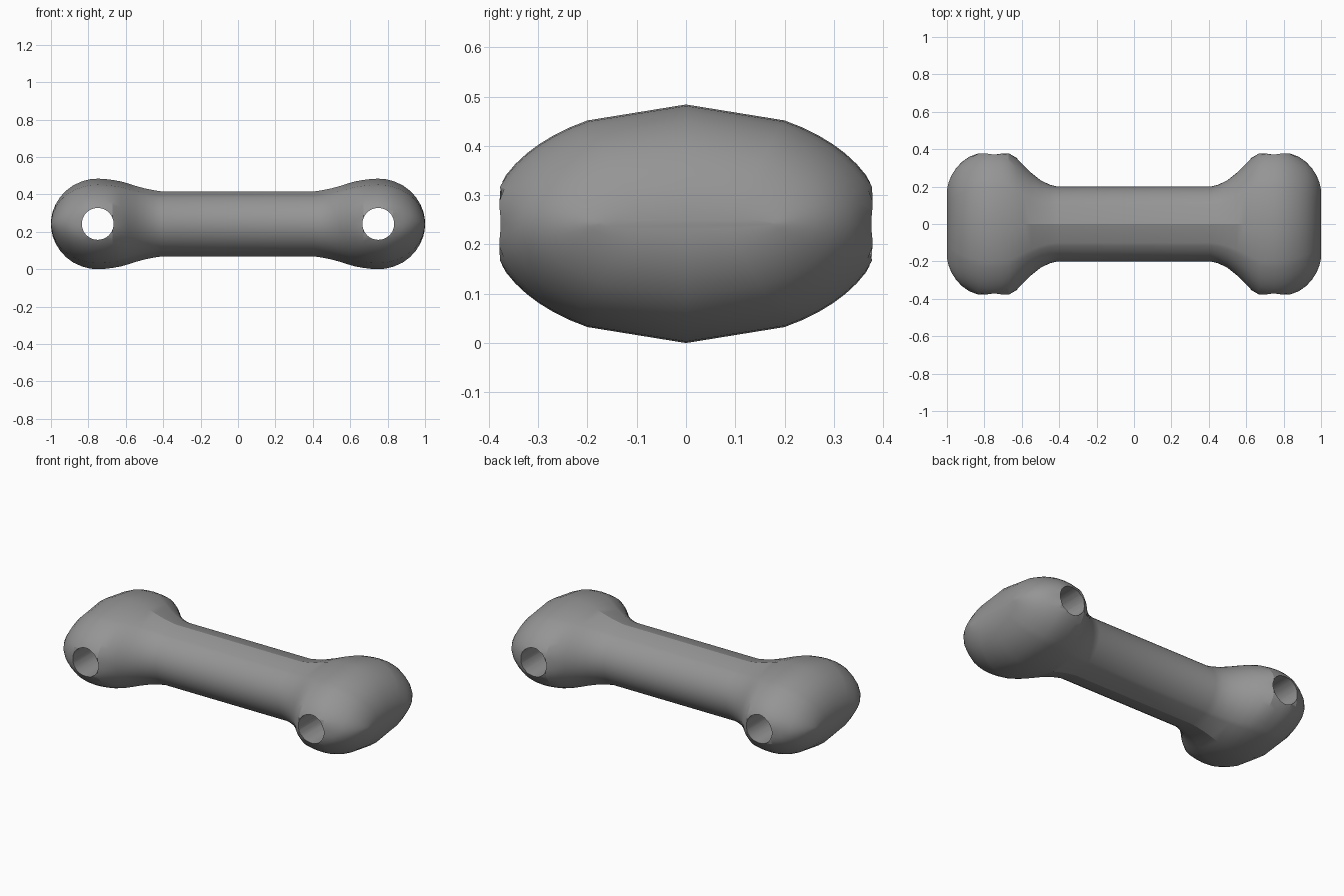
import bpy, bmesh
from math import sin, cos, radians

cube = bpy.data.objects.get("Cube")
if cube:
    bpy.data.objects.remove(cube)

MID_Z = 0.242      # height of the long axis
FACE_Y = 0.378     # flat faces around the bores
BORE_X, BORE_R = 0.75, 0.085

# Stations along one half: x, half width, half height
STATIONS = [
    (0, .2, .174), (.41, .2, .174), (.45, .21, .18), (.5, .234, .19),
    (.55, .274, .204), (.59, .313, .217), (.63, .355, .228), (.67, .388, .235),
    (.71, .396, .24), (.75, .4, .242), (.79, .398, .239), (.83, .388, .229),
    (.88, .36, .207), (.92, .332, .177), (.95, .3, .145), (.975, .262, .105),
    (.99, .225, .068), (.997, .2, .038), (1, .18, .012),
]

# Section angles from the crown: one broad facet, then finer rounding
quarter = [0] + list(range(30, 90, 6))
angles = quarter + [180 - a for a in [90] + quarter[:0:-1]]
angles += [a + 180 for a in angles]
angles = sorted(set(angles))


def section(bm, x, width, height):
    """Elliptical ring with its sides flattened at the bore faces."""
    ring = []
    for a in angles:
        y = width * sin(radians(a))
        y = max(-FACE_Y, min(FACE_Y, y))
        ring.append(bm.verts.new((x, y, MID_Z + height * cos(radians(a)))))
    return ring


# Half of the link, lofted outward from the middle
bm = bmesh.new()
rings = [section(bm, *s) for s in STATIONS]
for a, b in zip(rings, rings[1:]):
    for i in range(len(a)):
        j = (i + 1) % len(a)
        bm.faces.new((a[i], a[j], b[j], b[i]))
bm.faces.new(rings[0])
bm.faces.new(rings[-1])
bmesh.ops.recalc_face_normals(bm, faces=bm.faces)
mesh = bpy.data.meshes.new("link_body")
bm.to_mesh(mesh)
bm.free()
body = bpy.data.objects.new("link_body", mesh)
bpy.context.collection.objects.link(body)

# Grey metal
grey = bpy.data.materials.new("grey_metal")
grey.use_nodes = True
colour = (0.3, 0.3, 0.3, 1)
grey.diffuse_color = colour
grey.node_tree.nodes["Principled BSDF"].inputs["Base Color"].default_value = colour
mesh.materials.append(grey)

# Through bore at the end of the link
bpy.ops.mesh.primitive_cylinder_add(vertices=40, radius=BORE_R, depth=1,
                                    location=(BORE_X, 0, MID_Z),
                                    rotation=(radians(90), 0, 0))
cutter = bpy.context.object
cutter.name = "bore_cutter"
cutter.hide_render = True
cutter.data.materials.append(grey)

bpy.ops.object.select_all(action="DESELECT")
body.select_set(True)
bpy.context.view_layer.objects.active = body
bore = body.modifiers.new("bore", "BOOLEAN")
bore.operation = "DIFFERENCE"
bore.solver = "EXACT"
bore.object = cutter
bpy.ops.object.modifier_apply(modifier="bore")
bpy.data.objects.remove(cutter)

# Open the middle and mirror to the other end
bm = bmesh.new()
bm.from_mesh(body.data)
middle = [f for f in bm.faces if all(abs(v.co.x) < 1e-4 for v in f.verts)]
bmesh.ops.delete(bm, geom=middle, context="FACES")
bm.to_mesh(body.data)
bm.free()
mirror = body.modifiers.new("mirror", "MIRROR")
mirror.merge_threshold = 1e-4
bpy.ops.object.modifier_apply(modifier="mirror")
bpy.ops.object.shade_smooth_by_angle(angle=radians(20))
